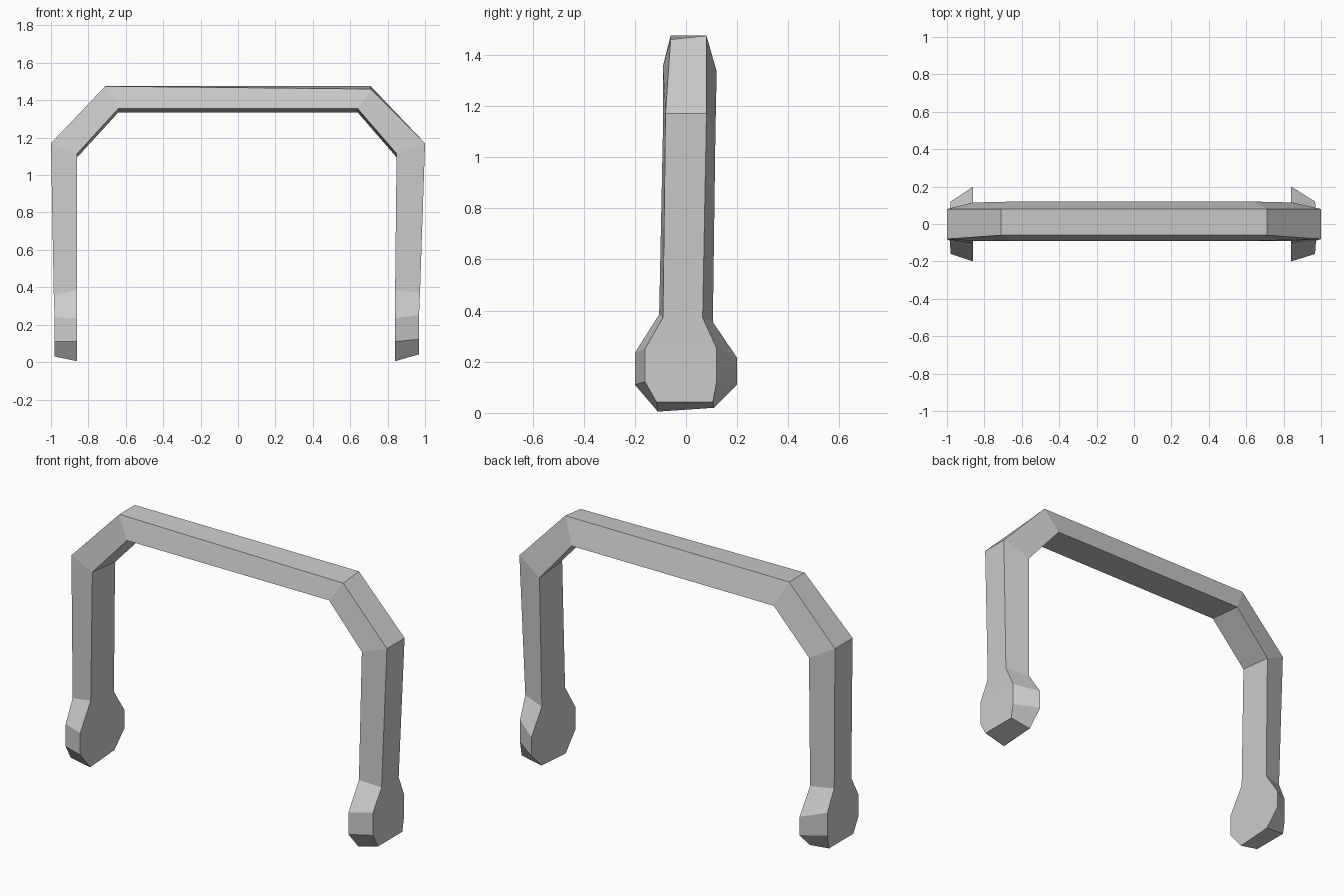
import bpy
import bmesh

default_cube = bpy.data.objects.get("Cube")
if default_cube:
    bpy.data.objects.remove(default_cube, do_unlink=True)

grey = bpy.data.materials.new("light grey")
grey.use_nodes = True
colour = (0.6, 0.6, 0.6, 1)
grey.diffuse_color = colour
grey.node_tree.nodes["Principled BSDF"].inputs["Base Color"].default_value = colour

# Half of the arch, from the paddle tip up to the top bar. Each station has:
# outer x, outer z, inner x, inner z, outer front y, outer back y,
# inner front y, inner back y, drop of the inner back corner
STATIONS = [
    (.98, .03, .86, .005, -.115, .105, -.11, .11, -.015),   # tip
    (.98, .11, .86, .11, -.16, .12, -.2, .2, 0),            # paddle, low
    (.98, .24, .86, .235, -.16, .12, -.2, .2, .02),         # paddle, high
    (.985, .36, .86, .385, -.09, .065, -.105, .105, .03),   # neck
    (1, 1.17, .86, 1.115, -.08, .08, -.09, .115, .02),      # shoulder
    (.71, 1.475, .64, 1.355, -.06, .08, -.09, .12, .02),    # top corner
]


def make_ring(bm, station, side):
    """Four corners: outer front, outer back, inner back, inner front."""
    ox, oz, ix, iz, of, ob, inf, inb, drop = station
    front_oz = oz
    if side > 0:
        # the left leg leans in slightly, and its top corner dips at the front
        if oz < 1:
            ox -= 0.012
            ix -= 0.02
            oz += 0.012
            front_oz = oz
        elif oz > 1.4:
            front_oz -= 0.015
        else:
            ix -= 0.012
    corners = [(ox, of, front_oz), (ox, ob, oz),
               (ix, inb, iz - drop), (ix, inf, iz)]
    return [bm.verts.new((side * x, y, z)) for x, y, z in corners]


# Whole handle: one four-sided sweep, up one leg, across, down the other
bm = bmesh.new()
rings = [make_ring(bm, s, -1) for s in STATIONS]
rings += [make_ring(bm, s, 1) for s in reversed(STATIONS)]
for a, b in zip(rings, rings[1:]):
    for i in range(4):
        j = (i + 1) % 4
        bm.faces.new((a[i], a[j], b[j], b[i]))
bm.faces.new(rings[0])
bm.faces.new(rings[-1])
bmesh.ops.recalc_face_normals(bm, faces=bm.faces)

mesh = bpy.data.meshes.new("arched_handle")
bm.to_mesh(mesh)
bm.free()
mesh.materials.append(grey)
handle = bpy.data.objects.new("arched_handle", mesh)
bpy.context.collection.objects.link(handle)
